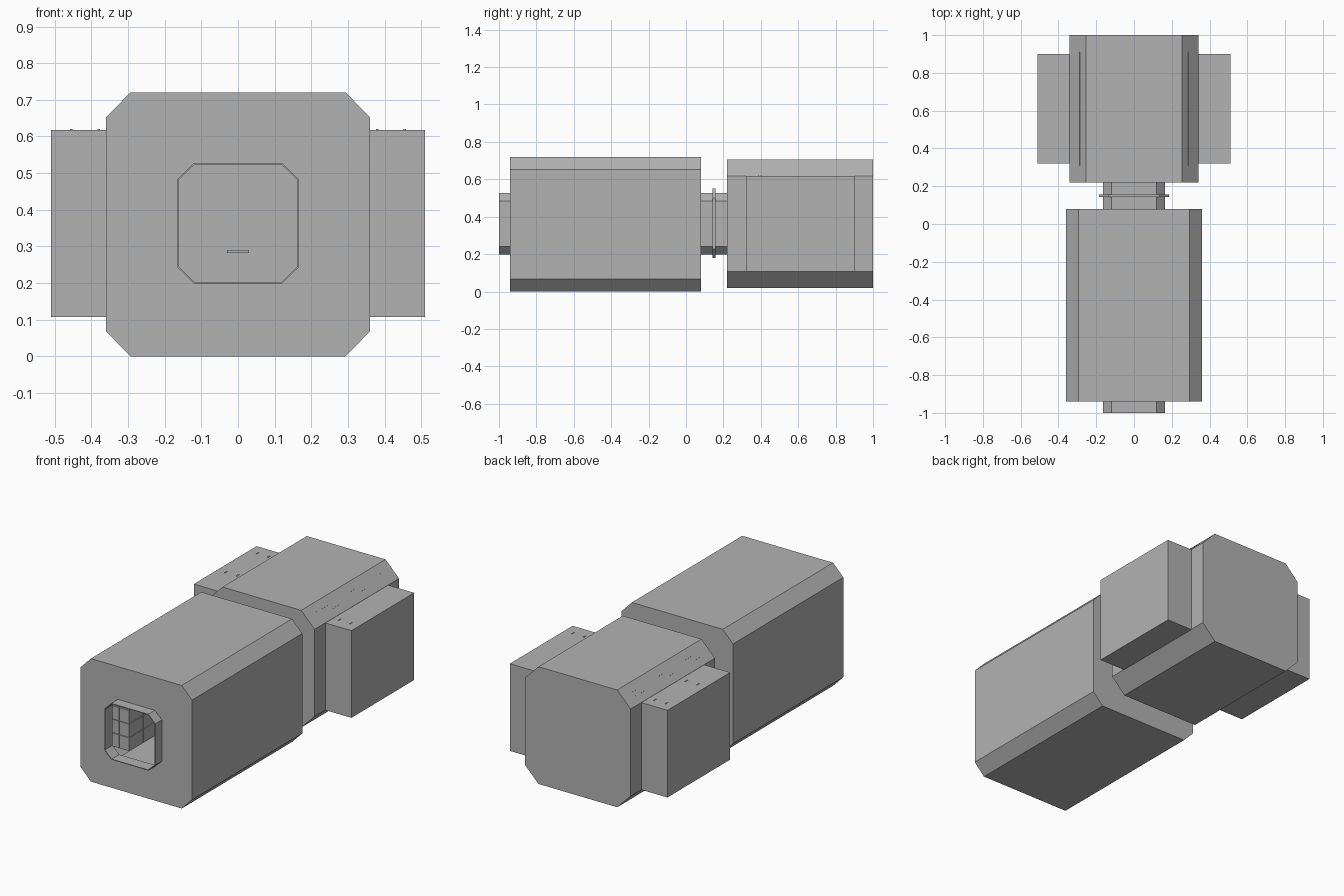
import bpy, bmesh, math
from mathutils import Matrix

if "Cube" in bpy.data.objects:
    bpy.data.objects.remove(bpy.data.objects["Cube"])

hull = bpy.data.materials.new("hull grey")
hull.diffuse_color = (0.45, 0.45, 0.45, 1)
hull.use_nodes = True
hull.node_tree.nodes["Principled BSDF"].inputs["Base Color"].default_value = hull.diffuse_color


def finish(name, bm):
    bmesh.ops.recalc_face_normals(bm, faces=bm.faces)
    mesh = bpy.data.meshes.new(name)
    bm.to_mesh(mesh)
    bm.free()
    mesh.materials.append(hull)
    obj = bpy.data.objects.new(name, mesh)
    bpy.context.collection.objects.link(obj)
    return obj


def octagon(hw, z0, z1, cx, cz, y):
    """Chamfered rectangle in the XZ plane."""
    return [(hw - cx, y, z0), (hw, y, z0 + cz), (hw, y, z1 - cz), (hw - cx, y, z1),
            (cx - hw, y, z1), (-hw, y, z1 - cz), (-hw, y, z0 + cz), (cx - hw, y, z0)]


def loft(name, sections, closed=False):
    """Skin octagon sections; closed joins last to first, otherwise the ends are capped."""
    bm = bmesh.new()
    rings = [[bm.verts.new(p) for p in octagon(*prof, y)] for prof, y in sections]
    pairs = list(zip(rings, rings[1:]))
    if closed:
        pairs.append((rings[-1], rings[0]))
    else:
        bm.faces.new(rings[0])
        bm.faces.new(rings[-1])
    for a, b in pairs:
        for i in range(8):
            j = (i + 1) % 8
            bm.faces.new((a[i], a[j], b[j], b[i]))
    return finish(name, bm)


def boxes(name, spans, transform=None):
    """One object made of boxes given as (x0, x1, y0, y1, z0, z1)."""
    bm = bmesh.new()
    for x0, x1, y0, y1, z0, z1 in spans:
        m = Matrix.Translation(((x0 + x1) / 2, (y0 + y1) / 2, (z0 + z1) / 2))
        m = m @ Matrix.Diagonal((x1 - x0, y1 - y0, z1 - z0, 1))
        bmesh.ops.create_cube(bm, size=1, matrix=m)
    if transform:
        bm.transform(transform)
    return finish(name, bm)


# Cross-sections: half width, bottom, top, chamfer across, chamfer up
body = (0.36, 0.0, 0.72, 0.066, 0.068)
lining = (0.35, 0.01, 0.71, 0.062, 0.064)
port = (0.165, 0.198, 0.528, 0.045, 0.044)
bore = (0.161, 0.202, 0.524, 0.043, 0.042)
rear = (0.342, 0.02, 0.706, 0.087, 0.088)
collar = (0.185, 0.178, 0.55, 0.05, 0.05)

# Long hollow module, open at both ends
loft("front_module", [(port, -0.94), (body, -0.94), (body, 0.08), (port, 0.08),
                      (port, 0.07), (lining, 0.07), (lining, -0.93), (port, -0.93)], True)

# Thin-walled docking tubes, collar and closed hatch
for name, y0, y1 in (("front_port", -1.0, -0.93), ("connecting_tube", 0.07, 0.22)):
    loft(name, [(port, y0), (port, y1), (bore, y1), (bore, y0)], True)
loft("collar", [(collar, 0.143), (collar, 0.157)])
boxes("hatch_handle", [(-0.03, 0.03, 0.136, 0.143, 0.282, 0.29)])

# Short rear module
loft("rear_module", [(rear, 0.22), (rear, 1.0)])

# Interior floor and drawer racks
boxes("floor", [(-0.2, 0.2, -0.93, 0.07, 0.1, 0.12)])
for side, name in ((-1, "left_rack"), (1, "right_rack")):
    drawers = []
    for row in range(6):
        for col in range(6):
            y, z = -0.72 + col * 0.13, 0.12 + row * 0.08
            for k in range(2):
                x = 0.2 + k * 0.065
                drawers.append((side * (x + 0.032) - 0.032, side * (x + 0.032) + 0.032,
                                y, y + 0.127, z, z + 0.077))
    boxes(name, drawers)

# Side equipment boxes with small paired studs on top
studs = {-1: [(0.38, 0.54), (0.455, 0.54), (0.38, 0.83), (0.455, 0.83)],
         1: [(0.38, 0.395), (0.455, 0.395)]}
for side, name in ((-1, "left"), (1, "right")):
    boxes(name + "_equipment_box", [tuple(sorted((side * 0.335, side * 0.51))) + (0.32, 0.9, 0.107, 0.617)])
    boxes(name + "_studs", [(side * x - 0.003, side * x + 0.003, y + d - 0.003, y + d + 0.003, 0.615, 0.62)
                            for x, y in studs[side] for d in (-0.007, 0.007)])
    # Flush rails on the upper chamfers of the rear module
    slope = Matrix.Translation((side * 0.2985, 0, 0.662)) @ Matrix.Rotation(side * math.radians(45.3), 4, 'Y')
    boxes(name + "_rails", [(u - 0.003, u + 0.003, 0.31, 0.91, -0.003, 0.001) for u in (-0.014, 0.014)], slope)
